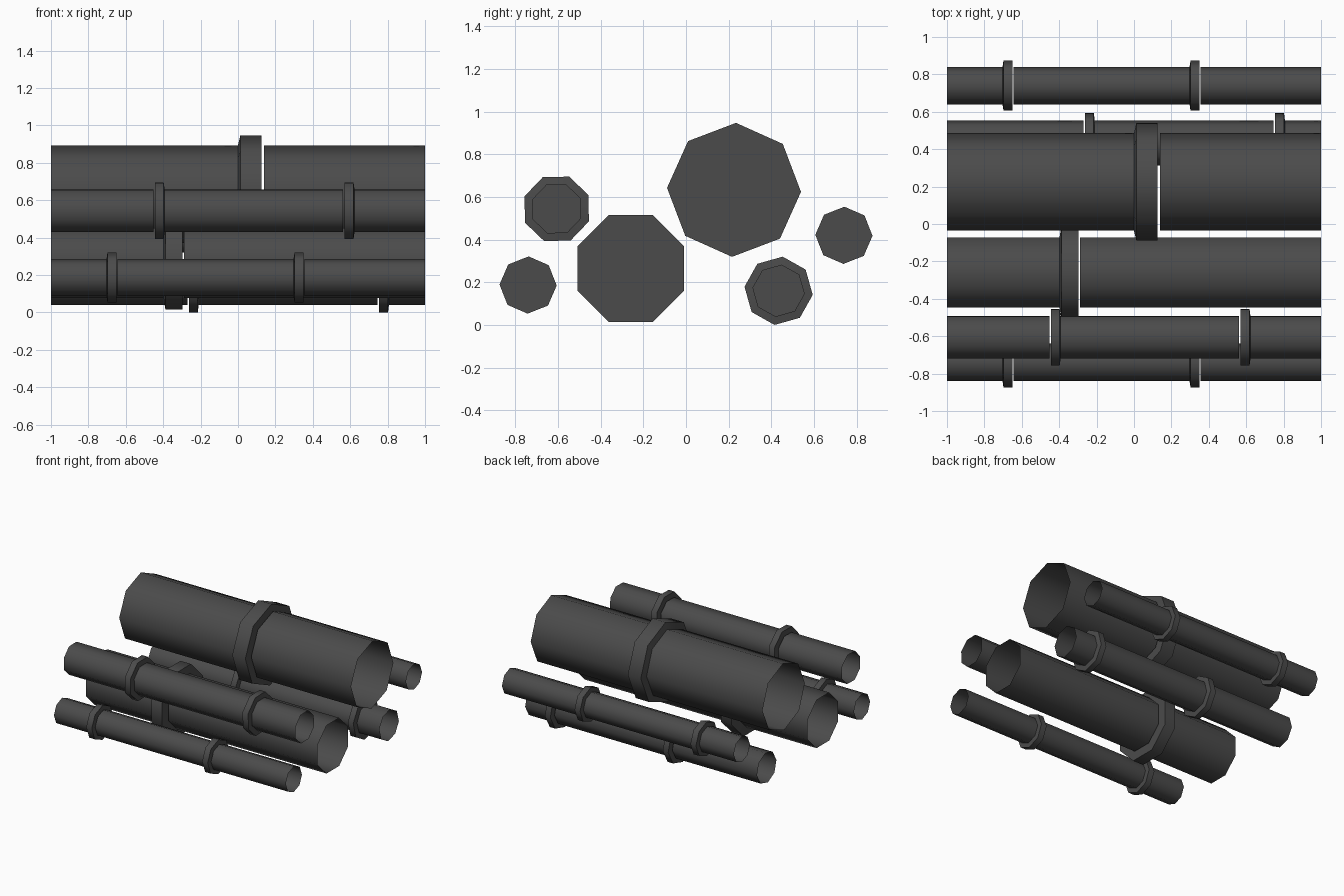
import bpy, bmesh, math

if "Cube" in bpy.data.objects:
    bpy.data.objects.remove(bpy.data.objects["Cube"])

mat = bpy.data.materials.new("dark_grey_metal")
mat.diffuse_color = (0.07, 0.07, 0.07, 1)
mat.use_nodes = True
mat.node_tree.nodes["Principled BSDF"].inputs["Base Color"].default_value = mat.diffuse_color


def lathe(bm, profile, y, z, turn, s, cap):
    """Sweep (x, radius) stations into an eight-sided skin along x, s=-1 mirrors it."""
    rings = []
    for x, r in profile:
        angles = [math.radians(turn + 45 * k) for k in range(8)]
        rings.append([bm.verts.new((s * x, y + r * math.cos(a), z + r * math.sin(a)))
                      for a in angles])
    for a, b in zip(rings, rings[1:]):
        for k in range(8):
            j = (k + 1) % 8
            face = (a[k], a[j], b[j], b[k])
            bm.faces.new(face if s < 0 else face[::-1])
    if cap:
        bm.faces.new(rings[-1] if s > 0 else rings[-1][::-1])


def pipe(name, y, z, r, collar_r, turn, s, gap, collars):
    bm = bmesh.new()
    start = -1.0
    # each length of pipe ends in a closed collar, followed by a narrow gap
    for a, b in collars:
        lathe(bm, [(start, r), (a, r), (a + 0.1 * (b - a), collar_r), (b, collar_r)],
              y, z, turn, s, True)
        start = b + gap
    # last open length
    lathe(bm, [(start, r), (1.0, r)], y, z, turn, s, False)
    me = bpy.data.meshes.new(name)
    bm.to_mesh(me)
    bm.free()
    me.materials.append(mat)
    ob = bpy.data.objects.new(name, me)
    bpy.context.collection.objects.link(ob)
    bpy.ops.object.select_all(action='DESELECT')
    ob.select_set(True)
    bpy.context.view_layer.objects.active = ob
    bpy.ops.object.shade_smooth_by_angle(angle=math.radians(50))


# large pipes, one collar each
pipe("large_upper_pipe", 0.225, 0.633, 0.261, 0.314, -1.7, 1, 0.014, [(0.0, 0.125)])
pipe("large_lower_pipe", -0.259, 0.265, 0.203, 0.271, 22.5, 1, 0.008, [(-0.398, -0.297)])
# medium pipes, reversed
pipe("medium_front_pipe", -0.606, 0.544, 0.121, 0.162, 23.8, -1, 0.008,
     [(-0.623, -0.57), (0.392, 0.445)])
pipe("medium_back_pipe", 0.434, 0.16, 0.121, 0.161, -6.8, -1, 0.008,
     [(-0.807, -0.755), (0.21, 0.262)])
# small pipes, a matching pair
for name, y, z in (("small_front_pipe", -0.74, 0.187), ("small_back_pipe", 0.74, 0.42)):
    pipe(name, y, z, 0.1, 0.134, -1, 1, 0.006, [(-0.703, -0.65), (0.297, 0.35)])
